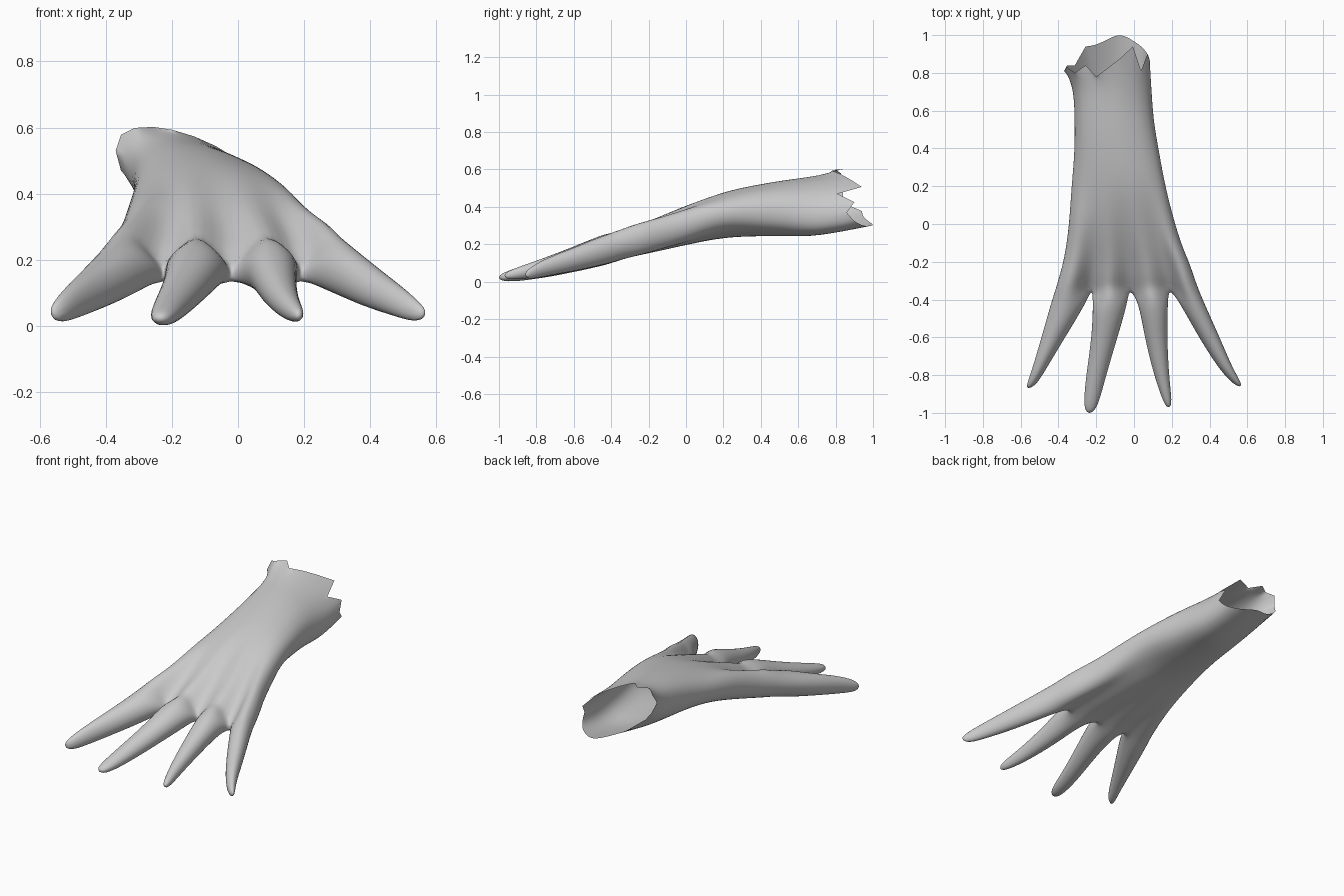
import bpy, bmesh, math

if "Cube" in bpy.data.objects:
    bpy.data.objects.remove(bpy.data.objects["Cube"])

# Palm / sleeve sections: y, left x, right x, bottom z, top z, sideways tilt, valley depth
PALM = [
    (0.90, -0.37, 0.085, 0.30, 0.60, -0.08, 0),
    (0.71, -0.325, 0.093, 0.25, 0.567, -0.06, 0),
    (0.55, -0.315, 0.105, 0.245, 0.545, -0.03, 0),
    (0.38, -0.316, 0.133, 0.243, 0.517, -0.01, 0),
    (0.20, -0.33, 0.167, 0.233, 0.477, 0.005, 0),
    (0.03, -0.342, 0.21, 0.20, 0.42, 0, 0.03),
    (-0.10, -0.357, 0.25, 0.172, 0.37, 0, 0.12),
    (-0.20, -0.375, 0.29, 0.15, 0.332, 0, 0.26),
    (-0.28, -0.396, 0.318, 0.132, 0.304, 0, 0.44),
    (-0.345, -0.415, 0.342, 0.116, 0.281, 0, 0.64),
]
COLS = [-0.93, -0.75, -0.5, -0.25, 0.04, 0.32, 0.6, 0.79, 0.94]
# Height share of each column where the fingers begin
KNUCKLES = [0.72, 0.98, 0.9, 1.0, 0.9, 1.0, 0.9, 0.98, 0.72]
# Torn rim: y of each rim point, going top, right, bottom, left
RIM = [0.83, 0.80, 0.84, 0.78, 0.83, 0.88, 0.94, 0.81, 0.90, 0.86,
       0.90, 0.94, 0.97, 1.0, 0.98, 0.95, 0.94, 0.84, 0.84, 0.81]
# Finger sections: y, left x, right x, bottom z, top z; last entry is the tip
FINGERS = [
    [(-0.43, -0.442, -0.262, 0.09, 0.249), (-0.6, -0.49, -0.365, 0.052, 0.186),
     (-0.75, -0.534, -0.455, 0.024, 0.13), (-0.84, -0.563, -0.513, 0.014, 0.083), (-0.868, -0.558)],
    [(-0.43, -0.22, -0.038, 0.092, 0.252), (-0.6, -0.226, -0.088, 0.057, 0.188),
     (-0.8, -0.252, -0.147, 0.016, 0.112), (-0.95, -0.263, -0.19, 0.002, 0.058), (-1.0, -0.235)],
    [(-0.43, 0.022, 0.181, 0.092, 0.252), (-0.6, 0.058, 0.177, 0.059, 0.186),
     (-0.8, 0.108, 0.186, 0.025, 0.112), (-0.93, 0.153, 0.198, 0.013, 0.065), (-0.97, 0.182)],
    [(-0.43, 0.247, 0.377, 0.094, 0.249), (-0.6, 0.345, 0.453, 0.057, 0.182),
     (-0.75, 0.442, 0.518, 0.03, 0.122), (-0.83, 0.51, 0.56, 0.016, 0.075), (-0.86, 0.56)],
]

bm = bmesh.new()
bm.edges.layers.float.new("crease_edge")
bm.verts.layers.float.new("crease_vert")
crease = bm.edges.layers.float["crease_edge"]
point = bm.verts.layers.float["crease_vert"]


def quads(a, b):
    n = len(a)
    for i in range(n):
        bm.faces.new((a[i], a[(i + 1) % n], b[(i + 1) % n], b[i]))


# Sleeve and palm rings
rings = []
for r, (y, xl, xr, zb, zt, tilt, dip) in enumerate(PALM):
    cx, hx, cz = (xl + xr) / 2, (xr - xl) / 2, (zb + zt) / 2
    h = math.sqrt(((zt - zb) / 2) ** 2 - tilt ** 2)
    w = min(1, max(0, (0.2 - y) / 0.45))
    top, bot = [], []
    for j, s in enumerate(COLS):
        e = h * ((1 - s * s) ** 0.43 * (1 - w) + KNUCKLES[j] * w)
        up = cz + tilt * s + e
        low = cz + tilt * s - e
        if j in (2, 4, 6):
            up -= dip * 2 * e
            low += dip * 0.02
        top.append((cx + hx * s, y, up))
        bot.append((cx + hx * s, y, low))
    ring = top + [(xr, y, cz + tilt)] + bot[::-1] + [(xl, y, cz - tilt)]
    if r == 0:
        ring = [(x, RIM[i], z) for i, (x, _, z) in enumerate(ring)]
    rings.append([bm.verts.new(p) for p in ring])
for a, b in zip(rings, rings[1:]):
    quads(a, b)

# Webs between the fingers
base = rings[-1]
top, bot = base[:9], base[10:19][::-1]
mid = {0: base[19], 8: base[9]}
for j in (2, 4, 6):
    p = (top[j].co + bot[j].co) / 2
    p.y -= 0.015
    mid[j] = bm.verts.new(p)

# Fingers grow out of the palm's last ring
for k, rows in enumerate(FINGERS):
    j = 2 * k
    prev = top[j:j + 3] + [mid[j + 2]] + bot[j:j + 3][::-1] + [mid[j]]
    for y, xl, xr, zb, zt in rows[:-1]:
        ring = []
        for i in range(8):
            t = math.radians(135 - 45 * i)
            ring.append(bm.verts.new(((xl + xr) / 2 + (xr - xl) / 2 * math.cos(t), y,
                                      (zb + zt) / 2 + (zt - zb) / 2 * math.sin(t))))
        quads(prev, ring)
        prev = ring
    tip = bm.verts.new((rows[-1][1], rows[-1][0], (zb + zt) / 2 - 0.006))
    for i in range(8):
        bm.faces.new((prev[i], prev[(i + 1) % 8], tip))

# Keep the torn rim sharp, with pointed teeth on its upper half
for e in bm.edges:
    if e.is_boundary:
        e[crease] = 1.0
for i, v in enumerate(rings[0]):
    if i < 10 or i > 15:
        v[point] = 1.0
bmesh.ops.recalc_face_normals(bm, faces=bm.faces)
if sum(f.normal.z for f in bm.faces if f.calc_center_median().z > 0.45) < 0:
    bmesh.ops.reverse_faces(bm, faces=bm.faces)
for f in bm.faces:
    f.smooth = True

me = bpy.data.meshes.new("four_finger_hand")
bm.to_mesh(me)
bm.free()
hand = bpy.data.objects.new("four_finger_hand", me)
bpy.context.collection.objects.link(hand)
sub = hand.modifiers.new("smooth", 'SUBSURF')
sub.levels = sub.render_levels = 2

# Push the cage out so the smoothed skin passes through the sections
goal = [v.co.copy() for v in me.vertices]
for _ in range(2):
    ev = hand.evaluated_get(bpy.context.evaluated_depsgraph_get())
    skin = ev.to_mesh()
    now = [skin.vertices[i].co.copy() for i in range(len(goal))]
    ev.to_mesh_clear()
    for v, g, n in zip(me.vertices, goal, now):
        v.co += (g - n) * 0.9
    me.update()
    hand.update_tag()
    bpy.context.view_layer.update()
